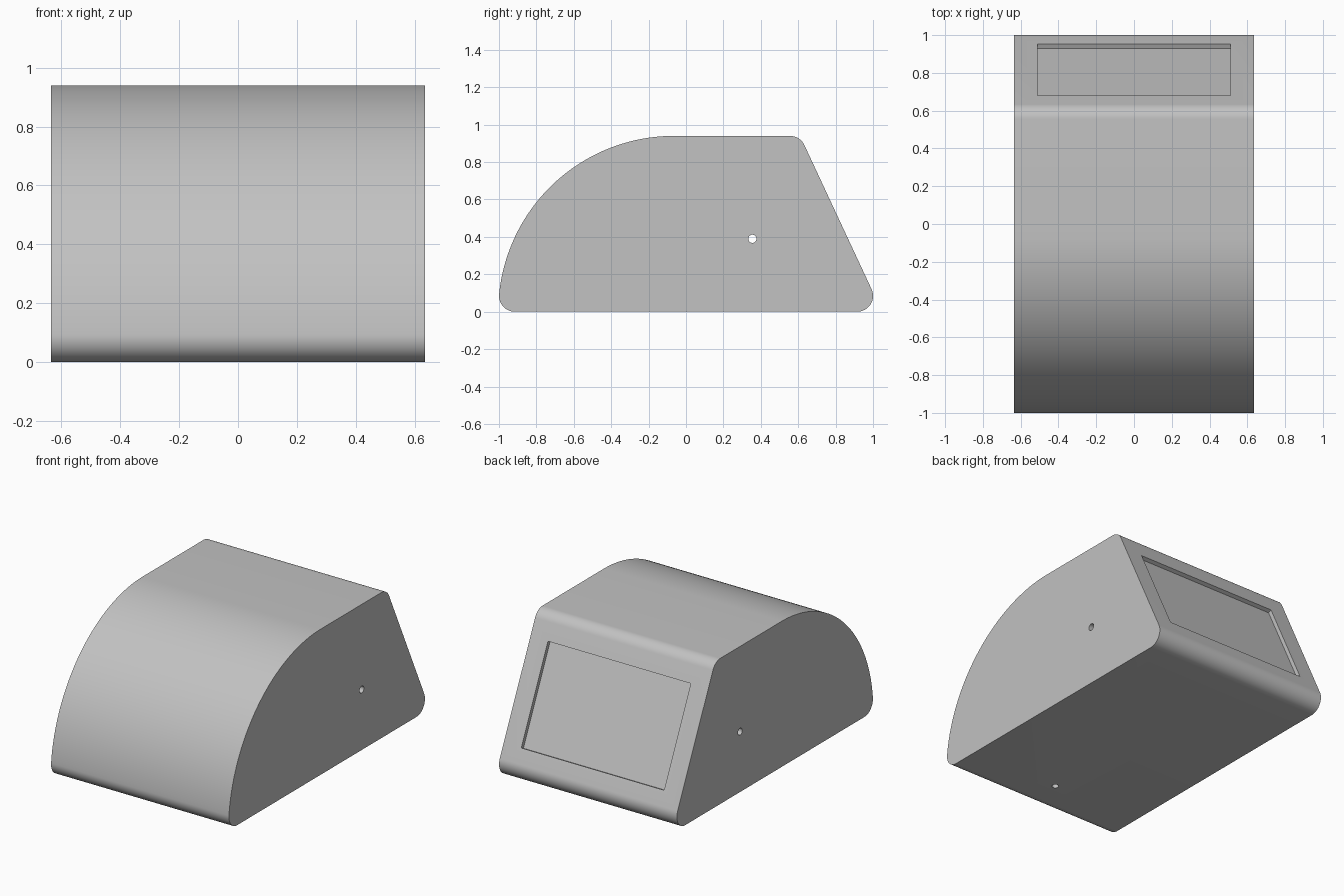
import bpy, bmesh
from math import radians, sin, cos, sqrt, atan2, pi
from mathutils import Vector, Matrix

default = bpy.data.objects.get("Cube")
if default:
    bpy.data.objects.remove(default, do_unlink=True)

HALF_W = 0.635
HEIGHT = 0.94
FILLET = 0.085
TILT = radians(25)          # lean of the back panel normal above horizontal
NOSE_Y = -0.064             # centre of the big front arc

grey = bpy.data.materials.new("plain_grey")
grey.use_nodes = True
grey.diffuse_color = (0.54, 0.54, 0.54, 1)
grey.node_tree.nodes["Principled BSDF"].inputs["Base Color"].default_value = grey.diffuse_color


def arc(cy, cz, r, start, end, steps):
    """Points of an arc in the side plane."""
    angles = [start + (end - start) * i / steps for i in range(steps + 1)]
    return [(cy + r * cos(a), cz + r * sin(a)) for a in angles]


def finish(name, bm):
    bmesh.ops.recalc_face_normals(bm, faces=bm.faces)
    mesh = bpy.data.meshes.new(name)
    bm.to_mesh(mesh)
    bm.free()
    mesh.materials.append(grey)
    obj = bpy.data.objects.new(name, mesh)
    bpy.context.collection.objects.link(obj)
    return obj


def cut(body, name, build, matrix):
    """Subtract a temporary primitive from the body."""
    bm = bmesh.new()
    build(bm, matrix)
    cutter = finish(name, bm)
    cutter.hide_render = True
    mod = body.modifiers.new(name, "BOOLEAN")
    mod.operation = "DIFFERENCE"
    mod.solver = "EXACT"
    mod.object = cutter
    bpy.context.view_layer.objects.active = body
    bpy.ops.object.modifier_apply(modifier=name)
    bpy.data.objects.remove(cutter, do_unlink=True)


def rod(radius, depth):
    return lambda bm, m: bmesh.ops.create_cone(
        bm, cap_ends=True, segments=32, radius1=radius, radius2=radius, depth=depth, matrix=m)


# Side profile: back bottom fillet, back top fillet, front arc, front bottom fillet
back_y = 1 - FILLET
run = (HEIGHT - 2 * FILLET) * sin(TILT) / cos(TILT)
toe_y = NOSE_Y - sqrt((HEIGHT - FILLET) ** 2 - FILLET ** 2)
toe_angle = atan2(FILLET, toe_y - NOSE_Y)
profile = arc(back_y, FILLET, FILLET, -pi / 2, TILT, 16)
profile += arc(back_y - run, HEIGHT - FILLET, FILLET, TILT, pi / 2, 12)
profile += arc(NOSE_Y, 0, HEIGHT, pi / 2, toe_angle, 64)
profile += arc(toe_y, FILLET, FILLET, toe_angle, 1.5 * pi, 16)[1:]

# Housing body, extruded across its width
bm = bmesh.new()
face = bm.faces.new([bm.verts.new((-HALF_W, y, z)) for y, z in profile])
side = bmesh.ops.extrude_face_region(bm, geom=[face])
bmesh.ops.translate(bm, vec=(2 * HALF_W, 0, 0),
                    verts=[g for g in side["geom"] if isinstance(g, bmesh.types.BMVert)])
body = finish("housing", bm)

# Shallow rectangular recess in the sloping back
normal = Vector((0, cos(TILT), sin(TILT)))
surface = Vector((0, back_y, FILLET)) + normal * FILLET
centre_y = 0.816
slide = (surface.y - centre_y) / sin(TILT)
centre = surface + Vector((0, -sin(TILT), cos(TILT))) * slide
place = (Matrix.Translation(centre) @ Matrix.Rotation(TILT, 4, "X")
         @ Matrix.Diagonal((1.02, 0.05, 0.645, 1)))
cut(body, "back_recess", lambda bm, m: bmesh.ops.create_cube(bm, size=1, matrix=m), place)

# Cross hole through both sides, and a blind hole in the base
cut(body, "side_hole", rod(0.022, 2),
    Matrix.Translation((0, 0.355, 0.39)) @ Matrix.Rotation(pi / 2, 4, "Y"))
cut(body, "base_hole", rod(0.02, 0.2), Matrix.Translation((0, -0.74, 0)))

# Smooth the curved walls, keep real corners sharp
bpy.ops.object.select_all(action="DESELECT")
body.select_set(True)
bpy.context.view_layer.objects.active = body
bpy.ops.object.shade_smooth_by_angle(angle=radians(25))
